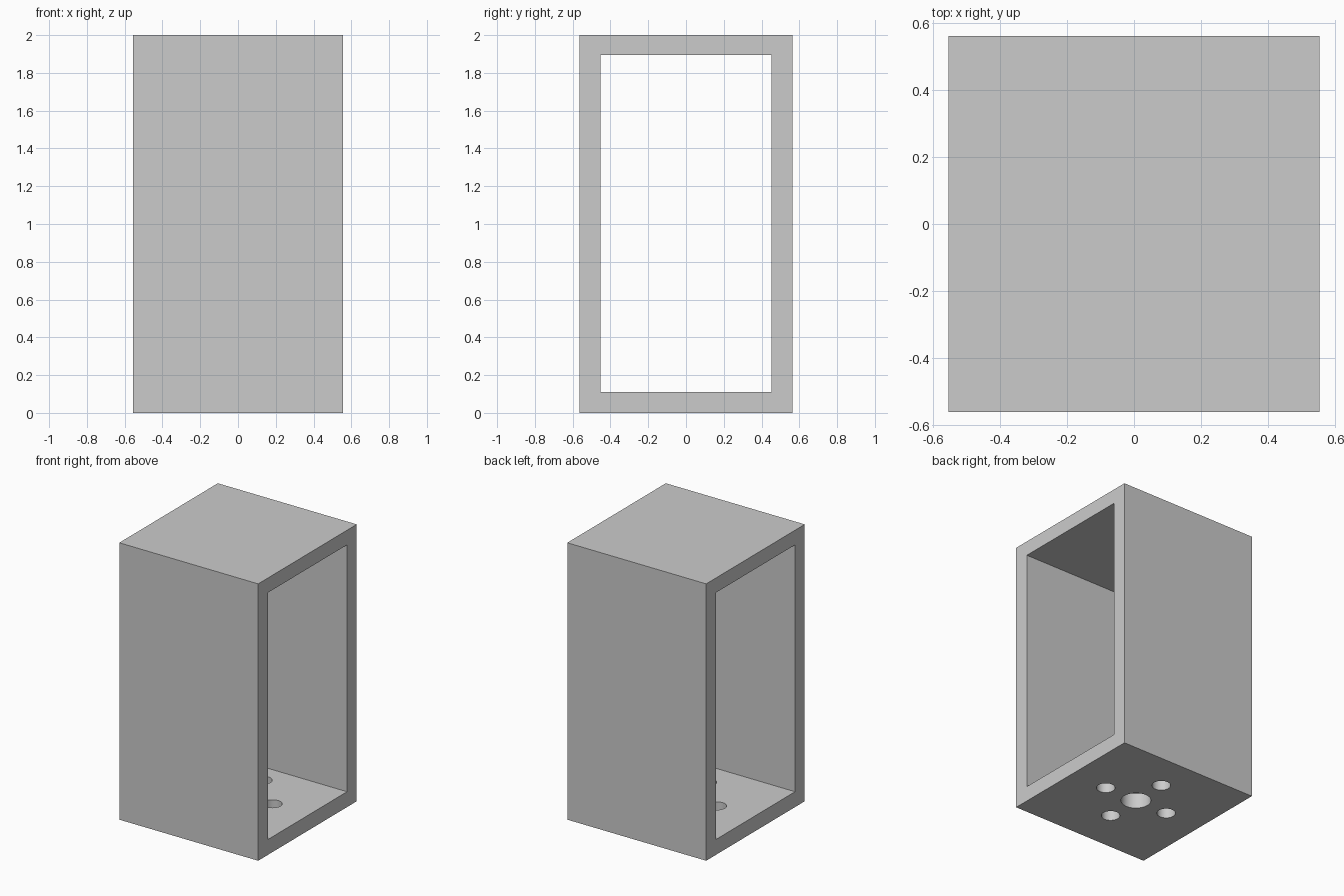
import bpy, math

if "Cube" in bpy.data.objects:
    bpy.data.objects.remove(bpy.data.objects["Cube"])

# Overall size, tunnel through x, and hole pattern in the floor
X, Y, H = 0.555, 0.5625, 2.0
INNER_Y, FLOOR, CEILING = 0.452, 0.111, 1.894
HOLE_Y, RING = 0.02, 0.263


def box(name, x, y, z0, z1):
    bpy.ops.mesh.primitive_cube_add(size=1, location=(0, 0, (z0 + z1) / 2))
    ob = bpy.context.object
    ob.name = name
    ob.scale = (2 * x, 2 * y, z1 - z0)
    bpy.ops.object.transform_apply(location=True, rotation=False, scale=True)
    return ob


def drill(name, x, y, r):
    bpy.ops.mesh.primitive_cylinder_add(vertices=48, radius=r, depth=0.4,
                                        location=(x, y, 0))
    ob = bpy.context.object
    ob.name = name
    return ob


# Housing block and its cutters
housing = box("housing", X, Y, 0, H)
cutters = [box("tunnel_cutter", 1, INNER_Y, FLOOR, CEILING),
           drill("centre_hole_cutter", 0, HOLE_Y, 0.1)]
for i in range(4):
    a = i * math.pi / 2
    cutters.append(drill(f"bolt_hole_cutter_{i}", RING * math.cos(a),
                         HOLE_Y + RING * math.sin(a), 0.062))

# Cut the tunnel and the floor holes
bpy.ops.object.select_all(action='DESELECT')
housing.select_set(True)
bpy.context.view_layer.objects.active = housing
for c in cutters:
    c.hide_render = True
    mod = housing.modifiers.new(c.name, 'BOOLEAN')
    mod.operation = 'DIFFERENCE'
    mod.solver = 'EXACT'
    mod.object = c
    bpy.ops.object.modifier_apply(modifier=mod.name)
for c in cutters:
    bpy.data.objects.remove(c, do_unlink=True)

# Round hole walls, crisp box edges
bpy.ops.object.shade_smooth_by_angle(angle=math.radians(30))
